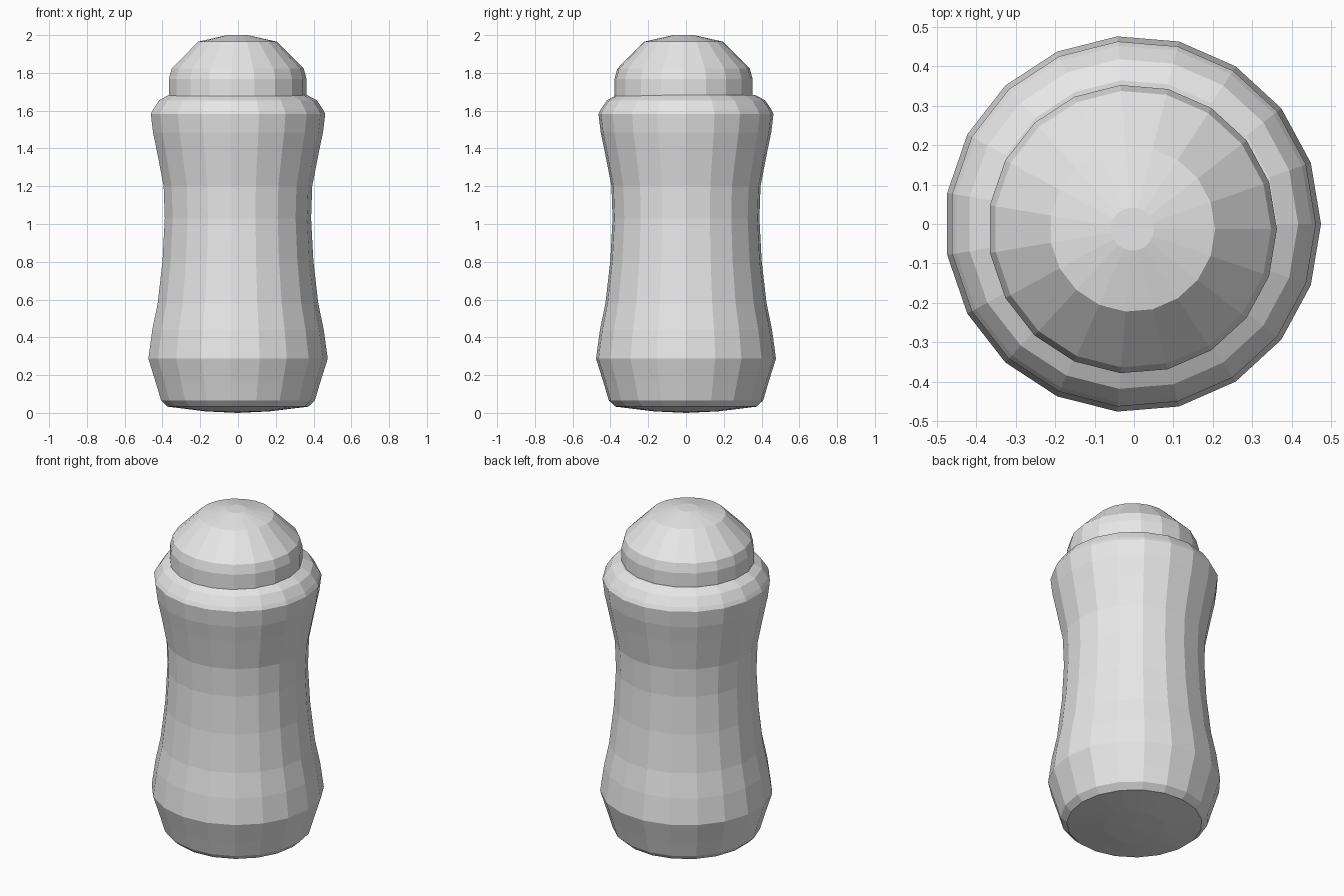
import bpy
import bmesh
import math
from mathutils import Vector

SIDES = 19

cube = bpy.data.objects.get("Cube")
if cube:
    bpy.data.objects.remove(cube, do_unlink=True)

grey = bpy.data.materials.new("light_grey")
grey.use_nodes = True
colour = (0.8, 0.8, 0.8, 1)
grey.diffuse_color = colour
grey.node_tree.nodes["Principled BSDF"].inputs["Base Color"].default_value = colour


def lathe(name, profile, centre):
    """Turn a (radius, height) profile into a faceted solid."""
    bm = bmesh.new()
    verts = [bm.verts.new((r, 0, z)) for r, z in profile]
    edges = [bm.edges.new(pair) for pair in zip(verts, verts[1:])]
    bmesh.ops.spin(bm, geom=verts + edges, cent=(0, 0, 0), axis=(0, 0, 1),
                   angle=math.tau, steps=SIDES, use_duplicate=False)
    bmesh.ops.remove_doubles(bm, verts=bm.verts, dist=0.0005)
    bmesh.ops.recalc_face_normals(bm, faces=bm.faces)
    mesh = bpy.data.meshes.new(name)
    bm.to_mesh(mesh)
    bm.free()
    mesh.materials.append(grey)
    obj = bpy.data.objects.new(name, mesh)
    obj.location = Vector(centre)
    bpy.context.collection.objects.link(obj)
    return obj


# Waisted container with chamfered foot and shoulder
lathe("body", [
    (0, 0), (0.17, 0.008), (0.375, 0.033), (0.41, 0.066),
    (0.438, 0.16), (0.478, 0.287), (0.457, 0.44), (0.428, 0.58),
    (0.402, 0.805), (0.39, 1.03), (0.396, 1.2), (0.432, 1.385),
    (0.453, 1.485), (0.465, 1.583), (0.454, 1.605), (0.42, 1.655),
    (0.366, 1.684), (0, 1.684),
], (-0.003, 0, 0))

# Domed cap, seated slightly towards the front
lathe("cap", [
    (0, 1.67), (0.367, 1.67), (0.367, 1.768), (0.352, 1.822),
    (0.21, 1.965), (0.055, 2.0), (0, 2.0),
], (-0.004, -0.013, 0))
